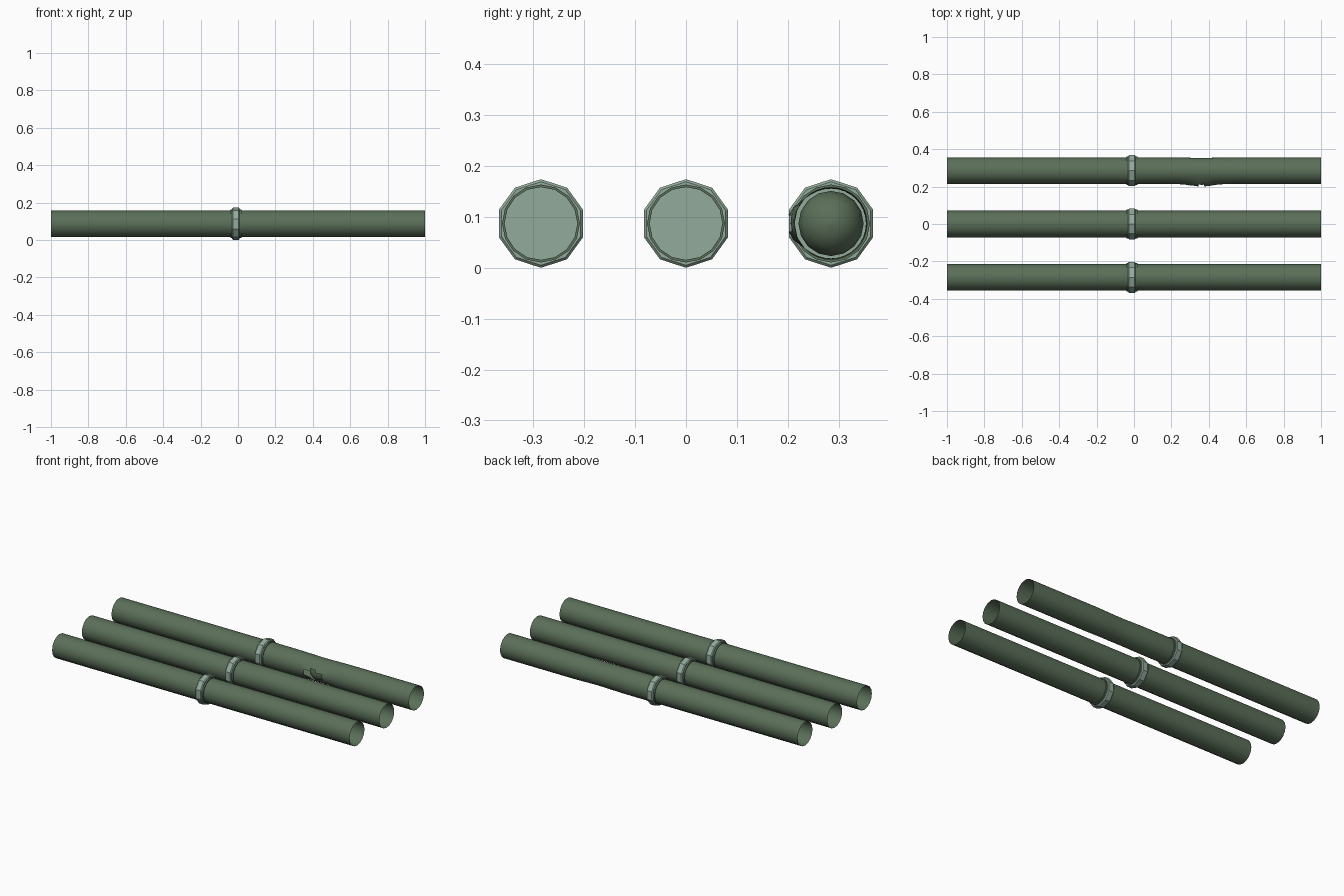
import bpy, bmesh, math, random

if "Cube" in bpy.data.objects:
    bpy.data.objects.remove(bpy.data.objects["Cube"])

random.seed(4)
CZ = 0.087       # axis height
R = 0.0715       # pipe radius
JX = -0.011      # joint position


def material(name, rgb):
    m = bpy.data.materials.new(name)
    m.diffuse_color = (*rgb, 1)
    m.use_nodes = True
    m.node_tree.nodes["Principled BSDF"].inputs["Base Color"].default_value = m.diffuse_color
    return m


GREEN = material("pipe_green", (0.105, 0.16, 0.10))
PALE = material("collar_pale_green", (0.29, 0.41, 0.335))


def lathe(name, profile, sides, y, mat, cap=False, smooth=True, phase=math.pi / 2, warp=None, hole=None):
    """Turn (x, radius) points about the pipe axis."""
    bm = bmesh.new()
    rings, info = [], {}
    for x, r in profile:
        ring = []
        for i in range(sides):
            a = phase + i * 2 * math.pi / sides
            px, rr, aa = warp(x, r, a) if warp else (x, r, a)
            v = bm.verts.new((px, y + rr * math.cos(aa), CZ + rr * math.sin(aa)))
            ring.append(v)
        rings.append(ring)
    for j in range(len(rings) - 1):
        for i in range(sides):
            k = (i + 1) % sides
            xm = (profile[j][0] + profile[j + 1][0]) / 2
            am = phase + (i + 0.5) * 2 * math.pi / sides
            if hole and hole(xm, am):
                continue
            bm.faces.new((rings[j][i], rings[j][k], rings[j + 1][k], rings[j + 1][i]))
    if cap:
        bm.faces.new(rings[0][::-1])
        bm.faces.new(rings[-1])
    if not hole:
        bmesh.ops.recalc_face_normals(bm, faces=bm.faces)
    else:
        bmesh.ops.reverse_faces(bm, faces=bm.faces)
    me = bpy.data.meshes.new(name)
    bm.to_mesh(me)
    bm.free()
    me.materials.append(mat)
    ob = bpy.data.objects.new(name, me)
    bpy.context.collection.objects.link(ob)
    if smooth:
        bpy.ops.object.select_all(action='DESELECT')
        ob.select_set(True)
        bpy.context.view_layer.objects.active = ob
        bpy.ops.object.shade_smooth_by_angle(angle=math.radians(40))
    return ob


# Burst: signed angle measured from the -y side of the pipe
BX = 0.36


def side_angle(a):
    return (a - math.pi + math.pi) % (2 * math.pi) - math.pi


def burst_warp(x, r, a):
    d = side_angle(a)
    u = (x - BX) / 0.075
    dent = 0.003 * math.exp(-((x - BX) / 0.11) ** 2)
    bulge = 0.019 * math.exp(-u * u) * math.exp(-(d / 0.55) ** 2)
    if abs(d) < 0.5 and abs(u) < 1.1:
        bulge += random.uniform(-0.002, 0.002)
        x += random.uniform(-0.004, 0.004)
    return x, r - dent + bulge, a


def burst_hole(x, a):
    # pointed slit, wide in the middle
    return abs(side_angle(a)) < 0.36 * (1 - abs(x - BX) / 0.085)


def pipe_half(name, x0, x1, y):
    lathe(name, [(x0, R), (x1, R)], 16, y, GREEN)


for label, y in (("front", -0.285), ("middle", 0.0), ("back", 0.285)):
    pipe_half(label + "_pipe_left", -1.0, JX, y)
    if label == "back":
        xs = [JX, 0.10] + [0.15 + 0.42 * i / 28 for i in range(29)] + [0.62, 1.0]
        lathe("back_pipe_burst", [(x, R) for x in xs], 32, y, GREEN,
              warp=burst_warp, hole=burst_hole, phase=math.pi)
    else:
        pipe_half(label + "_pipe_right", JX, 1.0, y)
    # Flange rings at the ends of the two pipe halves
    lathe(label + "_flange", [(JX - 0.029, R), (JX - 0.029, 0.0765),
                              (JX + 0.029, 0.0765), (JX + 0.029, R)], 16, y, GREEN)
    # Ten-sided collar, closed across the pipe
    lathe(label + "_collar", [(JX - 0.02, 0.082), (JX - 0.015, 0.087),
                              (JX + 0.015, 0.087), (JX + 0.02, 0.082)], 10, y, PALE,
          cap=True, smooth=False)

# Rounded plug inside the burst pipe, behind the split
n = 8
plug = [(BX + 0.064 * math.cos(math.pi * (1 - i / n)),
         max(0.0005, 0.064 * math.sin(math.pi * i / n))) for i in range(n + 1)]
lathe("burst_plug", plug, 16, 0.285, GREEN, cap=True)
